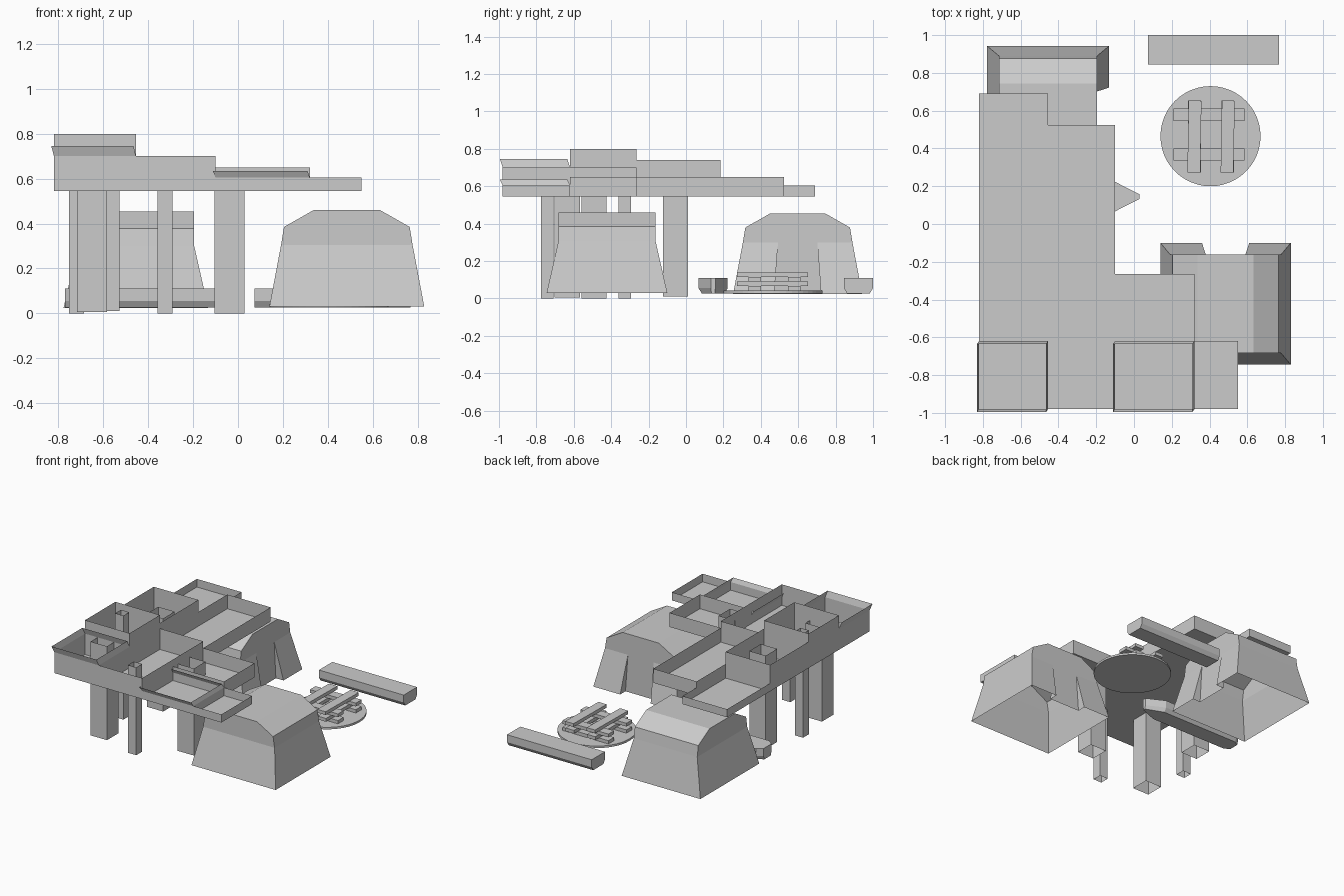
import bpy, bmesh, math

cube = bpy.data.objects.get("Cube")
if cube:
    bpy.data.objects.remove(cube, do_unlink=True)

grey = bpy.data.materials.new("plain_grey")
grey.use_nodes = True
tone = (0.6, 0.6, 0.6, 1)
grey.diffuse_color = tone
grey.node_tree.nodes["Principled BSDF"].inputs["Base Color"].default_value = tone


def finish(name, bm):
    me = bpy.data.meshes.new(name)
    bm.normal_update()
    bm.to_mesh(me)
    bm.free()
    me.materials.append(grey)
    ob = bpy.data.objects.new(name, me)
    bpy.context.collection.objects.link(ob)
    return ob


def rect(x0, x1, y0, y1, z):
    return [(x0, y0, z), (x1, y0, z), (x1, y1, z), (x0, y1, z)]


def loft(name, rings, start=False, end=False, fix=False):
    """Skin closed rings of points, with optional end caps."""
    bm = bmesh.new()
    rows = [[bm.verts.new(p) for p in r] for r in rings]
    n = len(rows[0])
    for a, b in zip(rows, rows[1:]):
        for i in range(n):
            j = (i + 1) % n
            bm.faces.new((a[i], a[j], b[j], b[i]))
    if start:
        bm.faces.new(rows[0][::-1])
    if end:
        bm.faces.new(rows[-1])
    if fix:
        bmesh.ops.recalc_face_normals(bm, faces=bm.faces)
    return finish(name, bm)


def box(name, x0, x1, y0, y1, z0, z1):
    return loft(name, [rect(x0, x1, y0, y1, z0), rect(x0, x1, y0, y1, z1)], True, True)


# Roof terraces: thin walled trays on one floor level
FLOOR = 0.545


def tray(name, x0, x1, y0, y1, rim, lean_top=None):
    rings = [rect(x0, x1, y0, y1, FLOOR), rect(x0, x1, y0, y1, rim)]
    if lean_top:
        rings.append(rect(x0 - .012, x1 - .01, y0 - .015, y1 - .015, lean_top))
    loft(name, rings, start=True)


A, B, C, D, E = -.82, -.455, -.1, .32, .55
tray("terrace_front_corner", A, B, -.98, -.62, .70, .745)
tray("terrace_tall", A, B, -.62, -.265, .80)
tray("terrace_side", A, B, -.265, .185, .74)
tray("terrace_back", A, B, .185, .69, .605)
tray("terrace_centre", B, C, -.98, -.265, .70)
tray("terrace_long", B, C, -.265, .525, .65)
tray("terrace_front_low", C, D, -.98, -.62, .605, .635)
tray("terrace_inner", C, D, -.62, -.265, .65)
tray("terrace_end", D, E, -.98, -.62, .605)


# Hollow support posts
def post(name, x, y, half, z0, z1):
    r = (x - half, x + half, y - half, y + half)
    loft(name, [rect(*r, z0), rect(*r, z1)])


post("wide_post_front", -.65, -.635, .067, .005, .70)
post("wide_post_middle", -.037, -.492, .067, 0, .645)
post("wide_post_back", -.595, -.055, .067, .01, .70)
post("narrow_post_front", -.325, -.742, .034, 0, .65)
post("narrow_post_side", -.72, -.328, .034, 0, .77)


# Huts: tapered shells, open below, with a recessed doorway on one side
def hut(name, x, y, turn, drop):
    bm = bmesh.new()
    levels = [(.345, .3225, .03), (.293, .26, .305), (.28, .26, .385), (.148, .26, .46)]
    rows = [[bm.verts.new(p) for p in rect(-w, w, -d, d, z)] for w, d, z in levels]
    for k, (a, b) in enumerate(zip(rows, rows[1:])):
        for i in range(4):
            j = (i + 1) % 4
            if k == 0 and i == 2:
                continue
            bm.faces.new((a[i], a[j], b[j], b[i]))
    bm.faces.new(rows[-1])
    # doorway
    (_, d0, z0), (_, d1, z1) = levels[:2]
    sides = []
    for s, corner in ((1, 2), (-1, 3)):
        outer = bm.verts.new((s * .125, d0, z0))
        inner = bm.verts.new((s * .125, d1, z0))
        top = bm.verts.new((s * .105, d1, z1))
        wall = [rows[0][corner], outer, top, rows[1][corner]]
        cheek = [outer, inner, top]
        if s < 0:
            wall.reverse()
            cheek.reverse()
        bm.faces.new(wall)
        bm.faces.new(cheek)
        sides.append((inner, top))
    (i0, t0), (i1, t1) = sides
    bm.faces.new((i0, i1, t1, t0))
    ob = finish(name, bm)
    ob.location = (x, y, drop)
    ob.rotation_euler.z = turn


hut("hut_front", .485, -.4225, 0, 0)
hut("hut_back", -.455, .597, -math.pi / 2, -.006)


# Logs: chamfered underside, swept along x with scaled sections
def log(name, y, stations):
    half = [(-.078, .11), (-.078, .055), (-.06, .026), (.06, .026), (.078, .055), (.078, .11)]
    rings = [[(x, y + py * s, pz) for py, pz in half] for x, s in stations]
    loft(name, rings, True, True, True)


log("log_bench", .922, [(.073, 1), (.768, 1)])
log("log_pointed", .145, [(-.77, .6), (-.73, 1), (-.1, 1), (.03, .15)])

# Fire pit disc
N = 48
circle = [(.405 + .265 * math.cos(2 * math.pi * i / N),
           .465 + .265 * math.sin(2 * math.pi * i / N)) for i in range(N)]
loft("fire_pit_disc", [[(x, y, z) for x, y in circle] for z in (.027, .042)], True, True)

# Criss-cross stack of firewood
for layer in range(4):
    z = .042 + layer * .0245
    for k, s in enumerate((-1, 1)):
        if layer % 2 == 0:
            cy = .473 + s * .105
            box(f"firewood_across_{layer}_{k}", .208, .585, cy - .033, cy + .033, z, z + .0245)
        else:
            cx = .408 + s * .088
            ob = box(f"firewood_along_{layer}_{k}", -.034, .034, -.19, .19, z, z + .0245)
            ob.location = (cx, .463, 0)
            ob.rotation_euler.z = math.radians(-1 if layer == 3 else 0)
